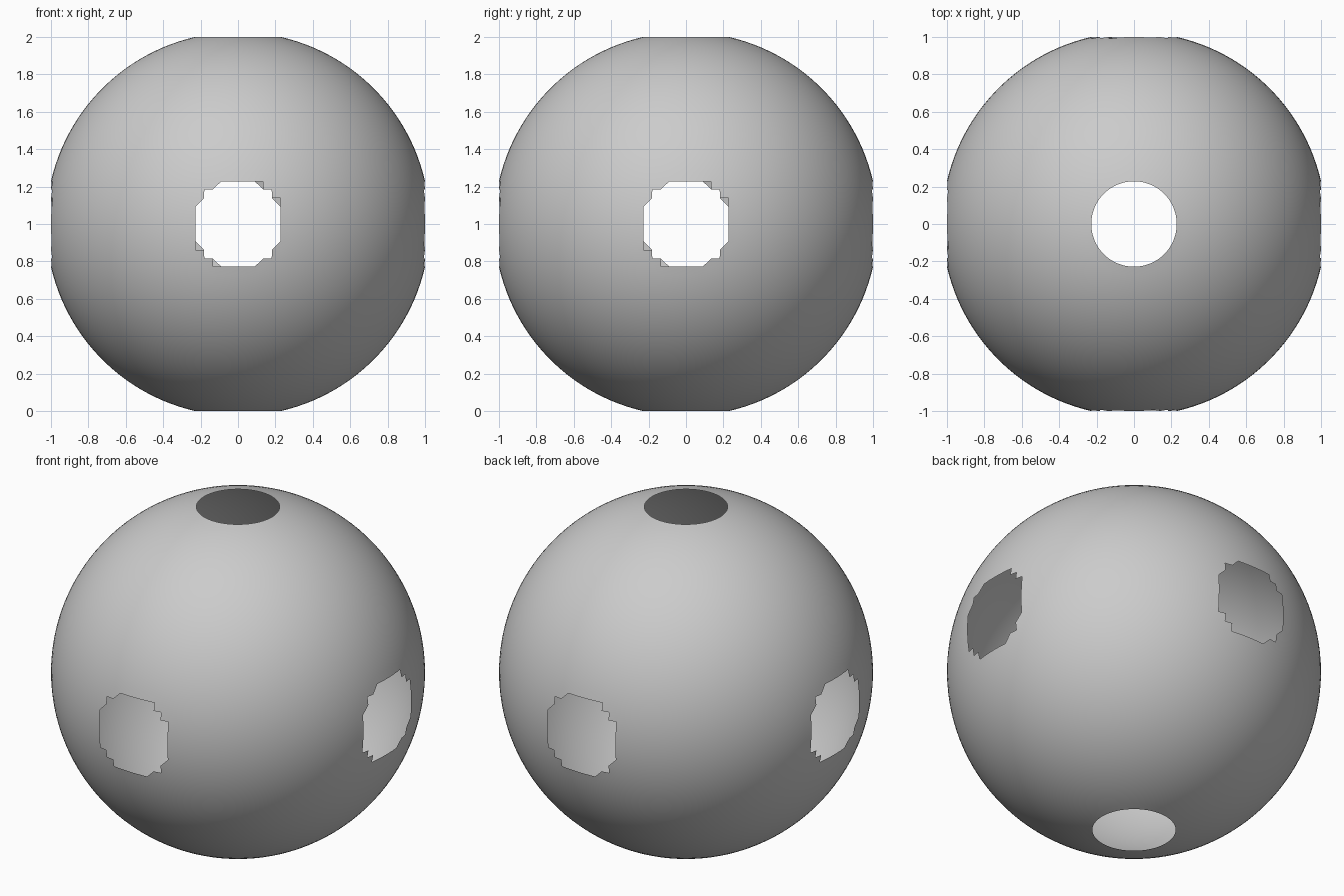
import bpy, bmesh, math
from mathutils import Vector

cube = bpy.data.objects.get("Cube")
if cube:
    bpy.data.objects.remove(cube, do_unlink=True)

SEGMENTS, RINGS, POLE_CUT = 140, 70, 5
STEP = math.pi / RINGS
RADIUS = 1 / math.cos(POLE_CUT * STEP)   # pole openings lie exactly at the top and bottom
HOLE_ANGLE = 5.28 * STEP

grey = bpy.data.materials.new("light grey")
grey.use_nodes = True
colour = (0.6, 0.6, 0.6, 1)
grey.diffuse_color = colour
grey.node_tree.nodes["Principled BSDF"].inputs["Base Color"].default_value = colour


def direction(segment, ring):
    lon, lat = segment * STEP, ring * STEP - math.pi / 2
    return Vector((math.cos(lat) * math.cos(lon), math.cos(lat) * math.sin(lon), math.sin(lat)))


def in_side_hole(verts):
    centre = sum((v.co for v in verts), Vector()).normalized()
    return max(abs(centre.x), abs(centre.y)) > math.cos(HOLE_ANGLE)


# Thin spherical shell, open at both poles
bm = bmesh.new()
rows = [[bm.verts.new(direction(s, r) * RADIUS) for s in range(SEGMENTS)]
        for r in range(POLE_CUT, RINGS - POLE_CUT + 1)]

# Triangulated skin, leaving out the triangles inside the four side holes
for low, high in zip(rows, rows[1:]):
    for s in range(SEGMENTS):
        t = (s + 1) % SEGMENTS
        for tri in ((low[s], low[t], high[t]), (low[s], high[t], high[s])):
            if not in_side_hole(tri):
                bm.faces.new(tri).smooth = True

bmesh.ops.delete(bm, geom=[v for v in bm.verts if not v.link_faces], context='VERTS')
for v in bm.verts:
    v.co.z += 1

mesh = bpy.data.meshes.new("hollow_sphere")
bm.to_mesh(mesh)
bm.free()
mesh.materials.append(grey)
shell = bpy.data.objects.new("hollow_sphere", mesh)
bpy.context.scene.collection.objects.link(shell)
